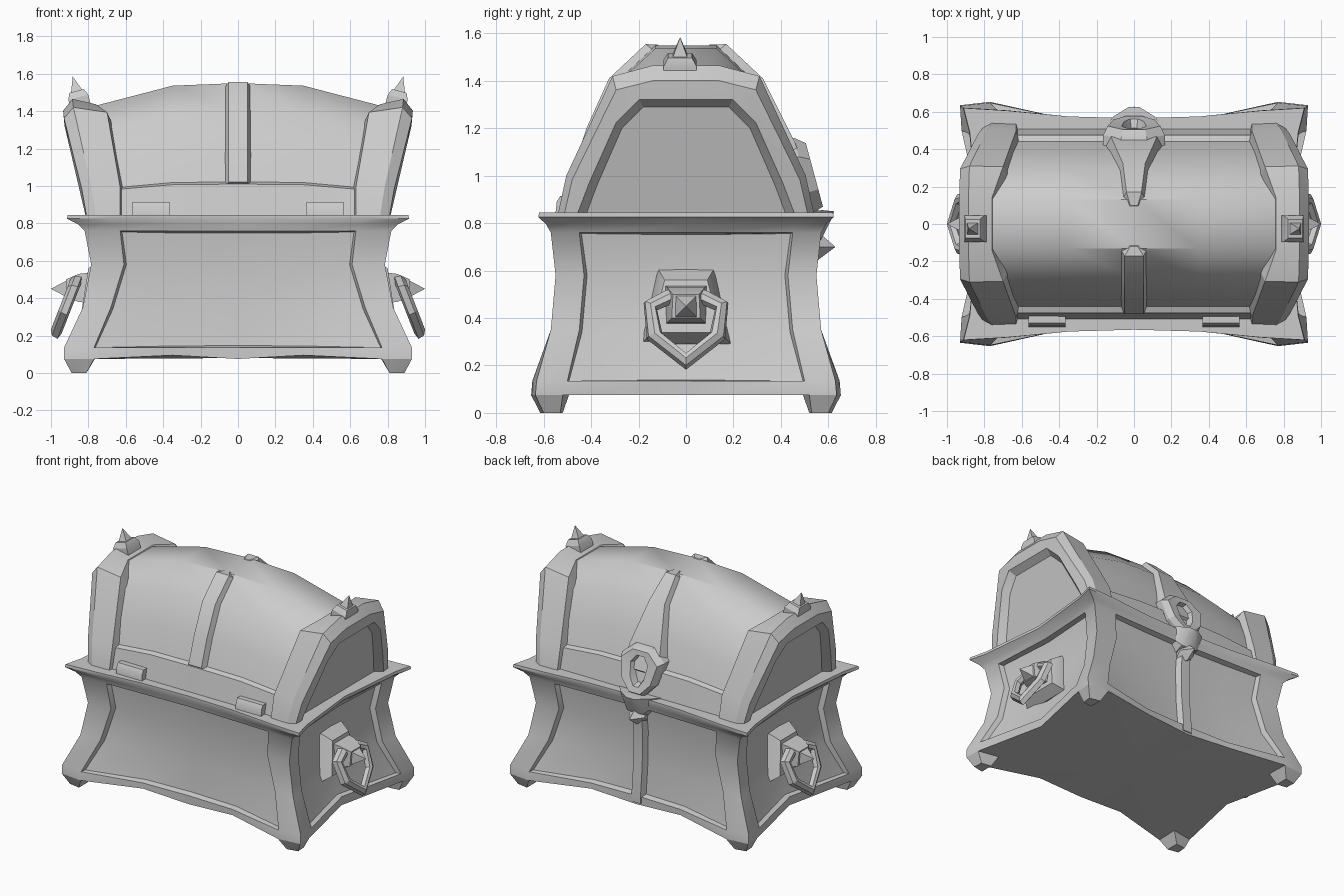
import bpy, bmesh
from math import radians
from mathutils import Vector, Matrix

if "Cube" in bpy.data.objects:
    bpy.data.objects.remove(bpy.data.objects["Cube"])

parts = []


def finish(name, bm, mirror=False):
    bmesh.ops.recalc_face_normals(bm, faces=bm.faces[:])
    me = bpy.data.meshes.new(name)
    bm.to_mesh(me)
    bm.free()
    ob = bpy.data.objects.new(name, me)
    bpy.context.collection.objects.link(ob)
    if mirror:
        ob.modifiers.new("mirror", 'MIRROR')
    parts.append(ob)
    return ob


def loft_bm(rings, loop=False):
    """Bridge closed cross-sections; cap the ends unless the rings form a loop."""
    bm = bmesh.new()
    vs = [[bm.verts.new(p) for p in r] for r in rings]
    n = len(rings[0])
    grid = []
    for i in range(len(vs) if loop else len(vs) - 1):
        a, b = vs[i], vs[(i + 1) % len(vs)]
        grid.append([bm.faces.new((a[j], a[(j + 1) % n], b[(j + 1) % n], b[j])) for j in range(n)])
    if not loop:
        bm.faces.new(vs[0])
        bm.faces.new(vs[-1])
    return bm, grid


def loft(name, rings, mirror=False, loop=False):
    return finish(name, loft_bm(rings, loop)[0], mirror)


def hull(name, pts, mirror=False, matrix=Matrix()):
    bm = bmesh.new()
    for p in pts:
        bm.verts.new(matrix @ Vector(p))
    r = bmesh.ops.convex_hull(bm, input=bm.verts[:])
    bmesh.ops.delete(bm, geom=[g for g in r["geom_interior"] if isinstance(g, bmesh.types.BMVert)], context='VERTS')
    bmesh.ops.dissolve_limit(bm, angle_limit=0.02, verts=bm.verts[:], edges=bm.edges[:])
    return finish(name, bm, mirror)


def rect(hx, hy, z):
    return [(-hx, -hy, z), (hx, -hy, z), (hx, hy, z), (-hx, hy, z)]


# Chest body: concave plan, flared at foot and rim
# z, corner x, corner y, panel edge x, panel edge y, mid-front y, mid-side x
levels = [(.075, .93, .635, .77, .52, .55, .81), (.135, .93, .63, .77, .50, .55, .81),
          (.35, .83, .57, .68, .45, .53, .785), (.58, .785, .55, .61, .43, .525, .75),
          (.76, .82, .57, .63, .45, .545, .78), (.795, .855, .59, .65, .47, .555, .805),
          (.825, .915, .622, .68, .49, .565, .83), (.845, .91, .62, .68, .49, .565, .83)]
rings = []
for i, (z, X, Y, P, Q, My, Mx) in enumerate(levels):
    yp, xq = (Y + .018, X - .008) if i < 2 else (Y - .25 * (Y - My), X - .4 * (X - Mx))
    w = .02 if i == 0 else 0
    half = [(-X, -Y, z), (-P, -yp, z), (-.35, -My - .01, z + w), (0, -My, z), (.35, -My - .01, z + w),
            (P, -yp, z), (X, -Y, z), (xq, -Q, z), (Mx, 0, z), (xq, Q, z)]
    rings.append(half + [(-x, -y, h) for x, y, h in half])
bm, grid = loft_bm(rings)
bmesh.ops.poke(bm, faces=[f for f in bm.faces if len(f.verts) > 4])
bmesh.ops.recalc_face_normals(bm, faces=bm.faces[:])
panel = [grid[r][j + k] for r in (1, 2, 3) for j in (1, 2, 3, 4, 7, 8) for k in (0, 10)]
bmesh.ops.inset_region(bm, faces=panel, thickness=.015, depth=-.035)
body = finish("chest_body", bm)

# Feet
for s in (-1, 1):
    hull("foot_front" if s < 0 else "foot_back",
         [(x, s * y, z) for x, y, z in
          [(.93, .635, .075), (.77, .653, .075), (.922, .52, .075), (.76, .49, .085),
           (.89, .6, 0), (.81, .615, 0), (.885, .53, 0), (.81, .52, 0)]], mirror=True)

# Lid shell: band at the bottom, recessed barrel above
prof = [(.51, .84), (.475, 1.01), (.442, 1.022), (.385, 1.19), (.29, 1.40), (.13, 1.55)]
ends = [.64, .65, .65, .68, .72, .76]
full = [(y, z, e) for (y, z), e in zip(prof, ends)]
full += [(-y, z, e) for y, z, e in reversed(full)]
rings = [[(t * e if abs(t) == 1 else t, y, .84 + (z - .84) * k) for y, z, e in full]
         for t, k in ((-1, .83), (-.35, .98), (0, 1), (.35, .98), (1, .83))]
shell = loft("lid_shell", rings)

# Lid end arches with recessed end panels
# ridge y, ridge z, inner x, outer x, panel y, panel z
arch = [(.54, .84, .61, .81, .42, .84), (.505, 1.0, .61, .835, .375, .96),
        (.31, 1.42, .68, .93, .27, 1.20), (.14, 1.465, .74, .935, .18, 1.29)]
arch += [(-a[0], *a[1:4], -a[4], a[5]) for a in reversed(arch)]


def sc(x, y, z, ky, kz):
    return (x, y * ky, .84 + (z - .84) * kz)


def lean(z):
    return .81 + .25 * (z - .84)


rings = [[sc(xi, y, z, .84, .88), sc(xi + .02, y, z, .99, .955), sc(xo - .05, y, z, 1, 1),
          sc(xo, y, z, .95, .9), sc(lean(pz) + .005, py, pz, 1.09, 1.07), (lean(pz) - .045, py, pz)]
         for y, z, xi, xo, py, pz in arch]
loft("lid_end_arch", rings, mirror=True)
hull("lid_end_panel", [(lean(a[5]) - d, a[4] * 1.01, a[5]) for a in arch for d in (.045, .08)], mirror=True)


# Lid centre ribs, the back one widening towards the lock
def rib(name, s, path):
    loft(name, [[(-w - .03, s * (y - .05), z - .04), (-w, s * y, z), (w, s * y, z),
                 (w + .03, s * (y - .05), z - .04)] for y, z, w in path])


rib("lid_rib_front", -1, [(.48, 1.02, .05), (.42, 1.20, .05), (.325, 1.41, .05), (.17, 1.555, .05), (.12, 1.553, .02)])
rib("lid_rib_back", 1, [(.51, 1.0, .13), (.46, 1.14, .12), (.325, 1.41, .06), (.17, 1.555, .04), (.10, 1.553, .02)])

# Hinges
hull("hinge", [(x, y, z) for x in (.365, .565) for y, z in
               ((-.46, .845), (-.55, .845), (-.545, .89), (-.53, .915), (-.46, .915))], mirror=True)

# Lock plate with a sunken keyhole
half = [(.07, 1.16), (.165, 1.08), (.13, .93), (.05, .845)]
outline = half + [(-x, z) for x, z in reversed(half)]


def lock_ring(k, lift, kx=1):
    r = []
    for x, z in outline:
        zz = 1.01 + (z - 1.01) * k
        r.append((x * k * kx, .495 + (1.12 - zz) * .27 + lift, zz))
    return r


loft("lock_plate", [lock_ring(1, -.12), lock_ring(1, -.03), lock_ring(.85, .015), lock_ring(.62, .01, .65),
                    lock_ring(.54, -.035, .55)])

# Latch tip under the lock and the back divider strip
hull("lock_latch", [(s * x, y, z) for s in (-1, 1) for x, y, z in
                    [(.17, .50, .848), (.11, .575, .855), (.03, .625, .85), (.14, .52, .80), (.03, .61, .81),
                     (.06, .57, .73), (.06, .50, .70)]])
hull("latch_stud", [(-.06, .55, .70), (.06, .55, .70), (0, .55, .77), (0, .55, .64), (0, .63, .70),
                    (-.05, .50, .66), (.05, .50, .66), (-.05, .50, .75), (.05, .50, .75)])
loft("back_strip", [[(-.06, y - .06, z), (-.035, y + .008, z), (.035, y + .008, z), (.06, y - .06, z)]
                    for y, z in ((.545, .77), (.525, .58), (.53, .35), (.55, .13), (.55, .09))])

# Side handles: plate, knob, spike and hanging ring
hull("handle_plate", [(x, s * y, z) for s in (-1, 1) for x, y, z in
                      ((.71, .12, .61), (.765, .19, .29), (.68, .12, .61), (.7, .19, .29),
                       (.80, .09, .56), (.835, .145, .34))], mirror=True)
hull("handle_knob", [(.77, s * y, z) for s in (-1, 1) for y, z in ((.09, .54), (.09, .37))] +
     [(x, s * y, z) for s in (-1, 1) for x, y, z in ((.85, .08, .53), (.92, .055, .50), (.915, .06, .40), (.85, .08, .38))],
     mirror=True)
hull("handle_spike", [(.915, s * .045, z) for s in (-1, 1) for z in (.405, .495)] + [(1, 0, .45)], mirror=True)
path = [(.07, .49), (.15, .45), (.132, .325), (0, .22)]
path += [(-y, z) for y, z in path[2::-1]]
rings = []
for y, z in path:
    c = Vector((.86 + (.5 - z) * .39, y, z))
    d = Vector((-.39 * (z - .36), y, z - .36)).normalized() * .034
    n = Vector((.93, 0, .36)) * .028
    rings.append([c + d * .8 + n * .6, c + d - n * .6, c - n, c - d, c - d * .7 + n, c + n * 1.2])
loft("handle_ring", rings, mirror=True, loop=True)

# Lid spikes on stepped bases
tilt = Matrix.Translation((.845, -.025, 1.44)) @ Matrix.Rotation(radians(15), 4, 'Y')
hull("spike_base", rect(.055, .07, -.02) + rect(.055, .07, .035) + rect(.04, .05, .07), True, tilt)
hull("lid_spike", rect(.034, .034, .06) + [(0, 0, .15)], True, tilt)

# Smooth shading with crisp creases; the broad body and lid surfaces blend more softly
soft = [body, shell]
for group, angle in ((soft, 42), ([p for p in parts if p not in soft], 25)):
    bpy.ops.object.select_all(action='DESELECT')
    for ob in group:
        ob.select_set(True)
    bpy.context.view_layer.objects.active = group[0]
    bpy.ops.object.shade_smooth_by_angle(angle=radians(angle))
